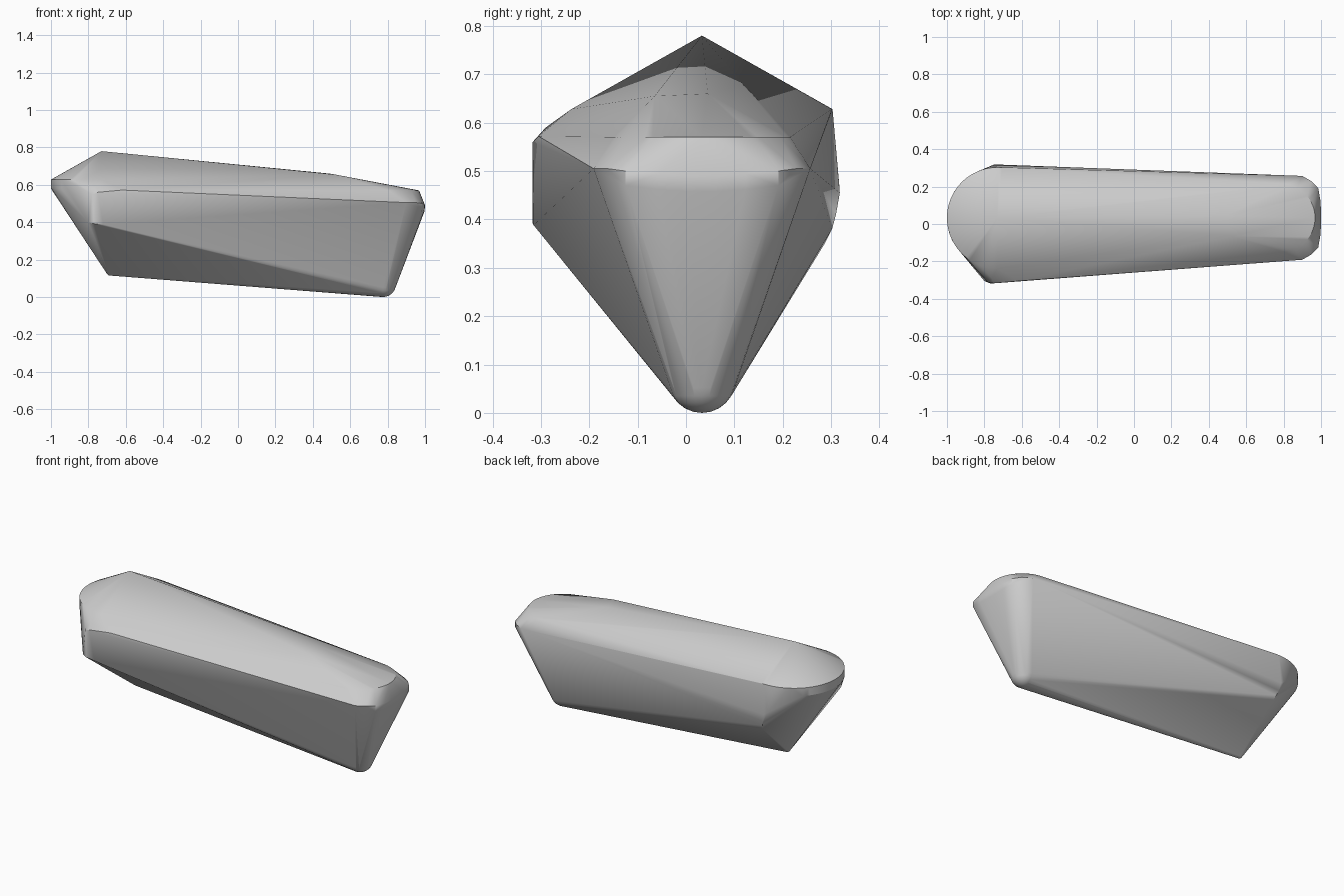
import bpy
import bmesh
from math import sin, cos, radians

cube = bpy.data.objects.get("Cube")
if cube:
    bpy.data.objects.remove(cube, do_unlink=True)

MID = 0.033  # y of the long axis


def arc(cx, radius, z, start, end, steps):
    """Points on a horizontal arc around the long axis, angles in degrees from +x."""
    angles = [radians(start + (end - start) * i / steps) for i in range(steps + 1)]
    return [(cx + radius * cos(a), MID + radius * sin(a), z) for a in angles]


def ball(cx, cz, radius):
    """Lower half of a sphere, for the rounded keel ends."""
    points = []
    for tilt in range(0, 91, 15):
        r = radius * cos(radians(tilt))
        points += arc(cx, r, cz - radius * sin(radians(tilt)), 0, 345, 23)
    return points


# Ridge along the top
points = [(-0.73, MID, 0.78), (0.52, -0.065, 0.655), (0.49, 0.045, 0.66)]

# Round rim at the wide end, with a short vertical band at its tip
points += arc(-0.73, 0.27, 0.628, 80, 270, 40)
points += arc(-0.73, 0.27, 0.58, 135, 222, 20)

# Flat cheek on the front side
points += [(-0.76, -0.29, 0.59), (-0.62, -0.305, 0.572), (-0.75, -0.317, 0.56),
           (-0.78, -0.312, 0.55), (-0.80, -0.305, 0.398), (-0.77, -0.317, 0.392),
           (-0.72, -0.315, 0.388)]

# Curved cheek on the back side
points += [(-0.75, 0.317, 0.47), (-0.73, 0.318, 0.455), (-0.72, 0.31, 0.41),
           (-0.71, 0.302, 0.38), (-0.70, 0.288, 0.352)]

# Narrow end: top arc, shoulder and blunt nose
points += arc(0.785, 0.183, 0.57, -90, 90, 32)
for side in (-1, 1):
    points += [(0.90, MID + side * 0.224, 0.505), (0.95, MID + side * 0.195, 0.505),
               (0.985, MID + side * 0.158, 0.50), (0.985, MID + side * 0.158, 0.47),
               (0.997, MID + side * 0.09, 0.495), (0.995, MID + side * 0.09, 0.462),
               (1.0, MID + side * 0.03, 0.49), (0.997, MID + side * 0.03, 0.458)]

# Keel: rounded at the narrow end, almost sharp at the wide end
points += ball(0.775, 0.07, 0.07)
points += ball(-0.685, 0.133, 0.018)

# Wrap everything in one convex skin
bm = bmesh.new()
for p in points:
    bm.verts.new(p)
result = bmesh.ops.convex_hull(bm, input=bm.verts[:])
loose = [v for v in bm.verts if not v.link_faces]
bmesh.ops.delete(bm, geom=loose, context='VERTS')
bmesh.ops.recalc_face_normals(bm, faces=bm.faces[:])

mesh = bpy.data.meshes.new("faceted_hull")
bm.to_mesh(mesh)
bm.free()
hull = bpy.data.objects.new("faceted_hull", mesh)
bpy.context.collection.objects.link(hull)

# Plain grey
grey = bpy.data.materials.new("plain_grey")
grey.use_nodes = True
colour = (0.6, 0.6, 0.6, 1.0)
grey.diffuse_color = colour
grey.node_tree.nodes["Principled BSDF"].inputs["Base Color"].default_value = colour
mesh.materials.append(grey)

bpy.ops.object.select_all(action='DESELECT')
hull.select_set(True)
bpy.context.view_layer.objects.active = hull
bpy.ops.object.shade_smooth_by_angle(angle=radians(30))
